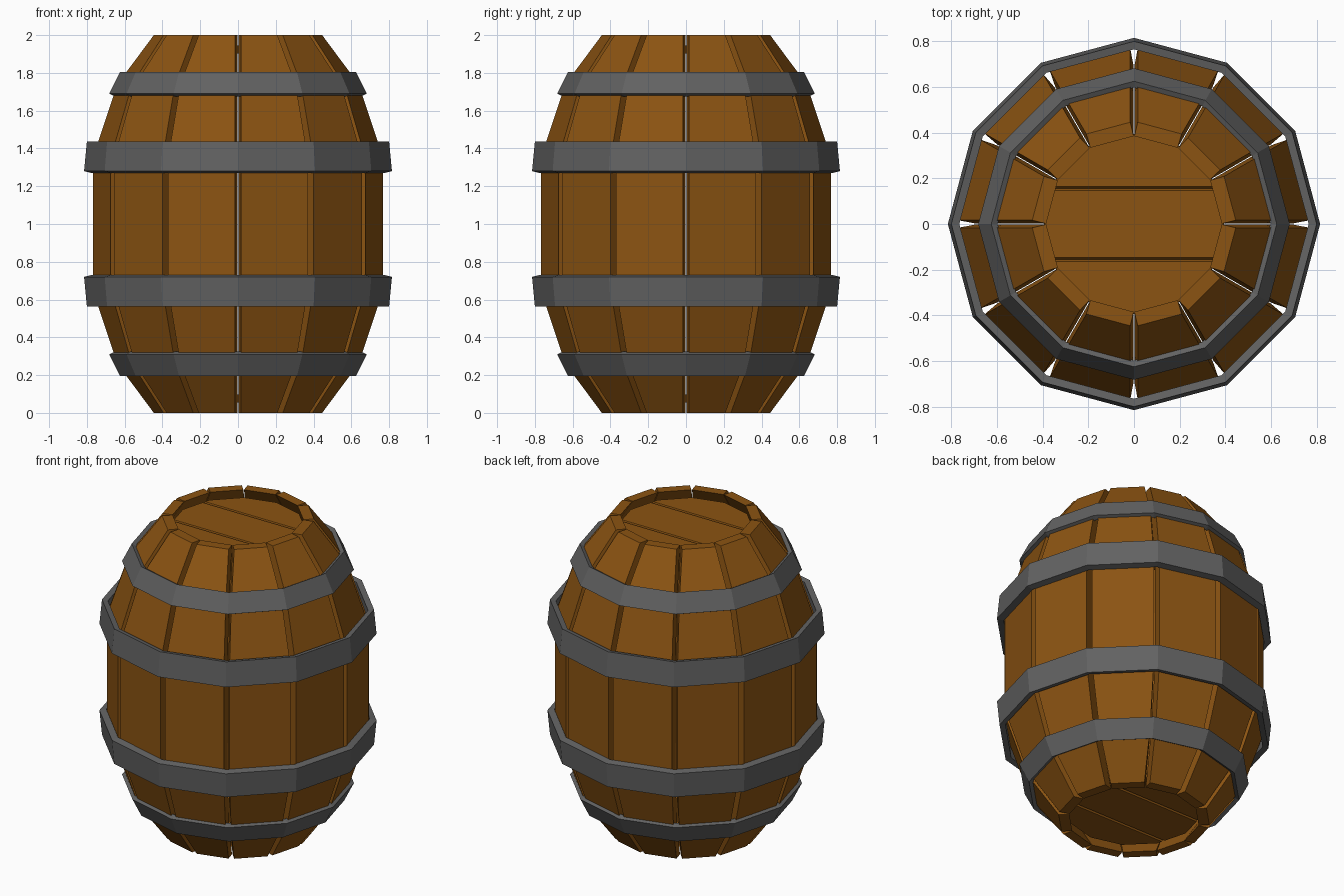
import bpy, bmesh, math
from mathutils import Vector

if "Cube" in bpy.data.objects:
    bpy.data.objects.remove(bpy.data.objects["Cube"])

SIDES = 12
STEP = 2 * math.pi / SIDES


def material(name, rgb):
    m = bpy.data.materials.new(name)
    m.diffuse_color = (*rgb, 1)
    m.use_nodes = True
    m.node_tree.nodes["Principled BSDF"].inputs["Base Color"].default_value = m.diffuse_color
    return m


WOOD = material("brown wood", (0.26, 0.088, 0.006))
METAL = material("dark grey iron", (0.122, 0.122, 0.122))


def finish(bm, name, mat):
    bmesh.ops.recalc_face_normals(bm, faces=bm.faces)
    me = bpy.data.meshes.new(name)
    bm.to_mesh(me)
    bm.free()
    me.materials.append(mat)
    ob = bpy.data.objects.new(name, me)
    bpy.context.collection.objects.link(ob)
    return ob


def mirrored(half):
    return half + [(r, 2 - z) for r, z in reversed(half)]


# staves: (corner radius, height) for the outside and the inside of the barrel
OUTER = mirrored([(0.45, 0), (0.643, 0.26), (0.773, 0.65)])
INNER = mirrored([(0.385, 0), (0.573, 0.285), (0.693, 0.665)])
GAP_OUT, GAP_IN = 0.017, 0.002


def stave(index):
    a = (index + 0.5) * STEP
    out = Vector((math.cos(a), math.sin(a), 0))
    side = Vector((-math.sin(a), math.cos(a), 0))
    bm = bmesh.new()

    def corner(r, z, gap, s):
        half = r * math.sin(STEP / 2) - gap
        p = out * r * math.cos(STEP / 2) + side * s * half
        return bm.verts.new((p.x, p.y, z))

    rings = []
    for (ro, zo), (ri, zi) in zip(OUTER, INNER):
        rings.append([corner(ro, zo, GAP_OUT, -1), corner(ro, zo, GAP_OUT, 1),
                      corner(ri, zi, GAP_IN, 1), corner(ri, zi, GAP_IN, -1)])
    for a_ring, b_ring in zip(rings, rings[1:]):
        for i in range(4):
            j = (i + 1) % 4
            bm.faces.new((a_ring[i], a_ring[j], b_ring[j], b_ring[i]))
    bm.faces.new(rings[0])
    bm.faces.new(rings[-1])
    finish(bm, f"stave_{index + 1}", WOOD)


for k in range(SIDES):
    stave(k)


# hoops: a tilted rectangular section swept round the twelve corners
def hoop(name, section, flip):
    bm = bmesh.new()
    rings = []
    for k in range(SIDES):
        c, s = math.cos(k * STEP), math.sin(k * STEP)
        rings.append([bm.verts.new((r * c, r * s, 2 - z if flip else z))
                      for r, z in section])
    for k in range(SIDES):
        p, q = rings[k], rings[(k + 1) % SIDES]
        for i in range(4):
            j = (i + 1) % 4
            bm.faces.new((p[i], p[j], q[j], q[i]))
    finish(bm, name, METAL)


WIDE = [(0.815, 1.28), (0.80, 1.437), (0.765, 1.43), (0.775, 1.27)]
NARROW = [(0.682, 1.69), (0.625, 1.805), (0.597, 1.79), (0.65, 1.675)]
for flip, where in ((False, "upper"), (True, "lower")):
    hoop(f"{where}_wide_hoop", WIDE, flip)
    hoop(f"{where}_narrow_hoop", NARROW, flip)


# lids: a twelve-sided disc cut into three bevelled planks over a backing
def disc(radius, z, depth):
    bm = bmesh.new()
    bmesh.ops.create_cone(bm, cap_ends=True, segments=SIDES, radius1=radius,
                          radius2=radius, depth=depth)
    for v in bm.verts:
        a = round(math.atan2(v.co.y, v.co.x) / STEP) * STEP
        v.co = (radius * math.cos(a), radius * math.sin(a), v.co.z + z)
    return bm


def trim(bm, point, normal):
    bmesh.ops.bisect_plane(bm, geom=bm.verts[:] + bm.edges[:] + bm.faces[:],
                           plane_co=point, plane_no=normal, clear_outer=True)
    edges = [e for e in bm.edges if e.is_boundary]
    bmesh.ops.holes_fill(bm, edges=edges)


LID_TOP, LID_R, SEAM, SEAM_HALF = 1.945, 0.395, 0.155, 0.009
for sign, where in ((1, "top"), (-1, "bottom")):
    face = 1 + sign * (LID_TOP - 1)
    for lo, hi, label in ((None, -SEAM, "front"), (-SEAM, SEAM, "middle"),
                          (SEAM, None, "back")):
        bm = disc(LID_R, face - sign * 0.01, 0.02)
        if lo is not None:
            trim(bm, (0, lo + SEAM_HALF, face), (0, -1, sign * 0.5))
        if hi is not None:
            trim(bm, (0, hi - SEAM_HALF, face), (0, 1, sign * 0.5))
        finish(bm, f"{where}_lid_{label}_plank", WOOD)
    finish(disc(LID_R - 0.005, face - sign * 0.03, 0.024),
           f"{where}_lid_backing", WOOD)
